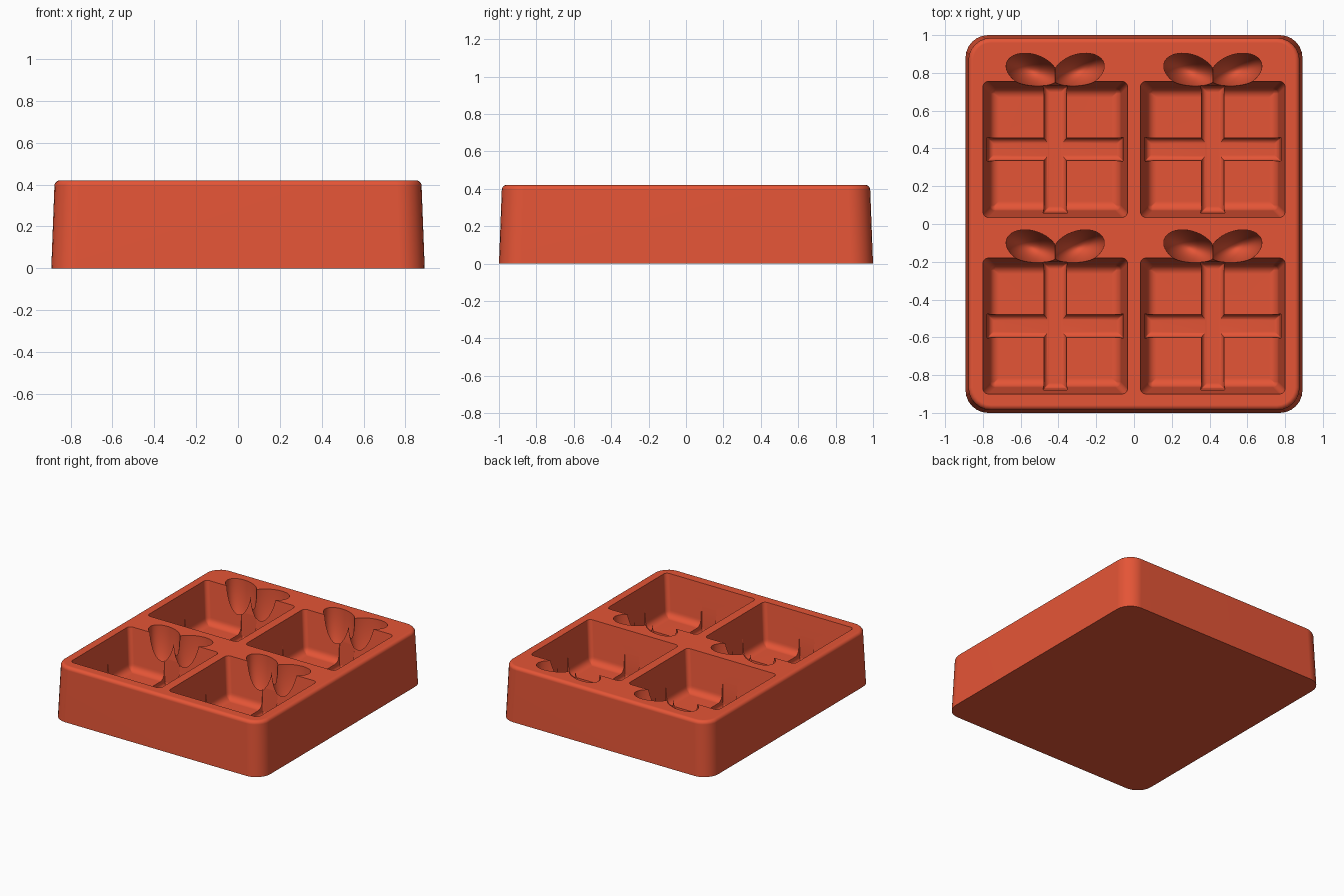
import bpy, bmesh
from math import pi, sin, cos, radians
from mathutils import Matrix

if "Cube" in bpy.data.objects:
    bpy.data.objects.remove(bpy.data.objects["Cube"])

HEIGHT = 0.42
STEPS = 6

clay = bpy.data.materials.new("terracotta_red")
colour = (0.78, 0.09, 0.037, 1)
clay.diffuse_color = colour
clay.use_nodes = True
clay.node_tree.nodes["Principled BSDF"].inputs["Base Color"].default_value = colour


def finish(name, bm):
    bmesh.ops.recalc_face_normals(bm, faces=bm.faces)
    mesh = bpy.data.meshes.new(name)
    bm.to_mesh(mesh)
    bm.free()
    mesh.materials.append(clay)
    obj = bpy.data.objects.new(name, mesh)
    bpy.context.collection.objects.link(obj)
    return obj


def rounded_ring(bm, hx, hy, r, z):
    """Rounded rectangle of half sizes hx, hy at height z."""
    verts = []
    for corner, (sx, sy) in enumerate([(1, 1), (-1, 1), (-1, -1), (1, -1)]):
        for i in range(STEPS + 1):
            a = (corner + i / STEPS) * pi / 2
            verts.append(bm.verts.new((sx * (hx - r) + r * cos(a),
                                       sy * (hy - r) + r * sin(a), z)))
    return verts


def block(name, half, r, z_round, z_flat, taper, fillet):
    """Tapered block: 'half' at the flat end, filleted edge at the rounded end."""
    bm = bmesh.new()
    direction = 1 if z_flat > z_round else -1
    hx, hy = half
    rings = []
    for i in range(STEPS + 1):
        a = i / STEPS * pi / 2
        inset = fillet * (1 - sin(a))
        rings.append(rounded_ring(bm, hx - taper - inset, hy - taper - inset,
                                  max(r - inset, 0.004),
                                  z_round + direction * fillet * (1 - cos(a))))
    rings.append(rounded_ring(bm, hx, hy, r, z_flat))
    for low, high in zip(rings, rings[1:]):
        for i in range(len(low)):
            j = (i + 1) % len(low)
            bm.faces.new((low[i], low[j], high[j], high[i]))
    bm.faces.new(rings[0])
    bm.faces.new(rings[-1])
    return finish(name, bm)


def bow_lobe(name, side):
    """Deep tilted ellipsoid for one loop of the bow, opening into the box."""
    bm = bmesh.new()
    bmesh.ops.create_uvsphere(bm, u_segments=48, v_segments=29, radius=1)
    shape = (Matrix.Translation((side * 0.124, 0.415, HEIGHT + 0.001))
             @ Matrix.Rotation(side * radians(18), 4, "Z")
             @ Matrix.Diagonal((0.14, 0.088, 0.34, 1)))
    bmesh.ops.transform(bm, matrix=shape, verts=bm.verts)
    return finish(name, bm)


def carve(target, cutter):
    cutter.hide_render = True
    mod = target.modifiers.new("carve", "BOOLEAN")
    mod.operation = "DIFFERENCE"
    mod.solver = "EXACT"
    mod.object = cutter
    bpy.context.view_layer.update()
    bpy.ops.object.modifier_apply(modifier=mod.name)
    bpy.data.objects.remove(cutter)


# Tray body
tray = block("mould_tray", (0.892, 1.0), 0.12, HEIGHT, 0, 0.015, 0.026)
bpy.context.view_layer.objects.active = tray
tray.select_set(True)

# Four gift box cavities, each with crossed ribbon grooves and a bow
for cx in (-0.417, 0.417):
    for cy in (-0.54, 0.395):
        cutters = [
            block("box_cutter", (0.394, 0.371), 0.03, 0.11, 0.50, 0.046, 0.05),
            block("ribbon_across_cutter", (0.364, 0.068), 0.006, 0.062, 0.31, 0.009, 0.03),
            block("ribbon_along_cutter", (0.068, 0.341), 0.006, 0.06, 0.312, 0.009, 0.03),
            bow_lobe("bow_left_cutter", 1),
            bow_lobe("bow_right_cutter", -1),
        ]
        for cutter in cutters:
            cutter.location = (cx, cy, 0)
            carve(tray, cutter)

# Smooth fillets with crisp rims
bpy.ops.object.shade_smooth_by_angle(angle=radians(30))
normals = tray.modifiers.new("even_shading", "WEIGHTED_NORMAL")
normals.keep_sharp = True
